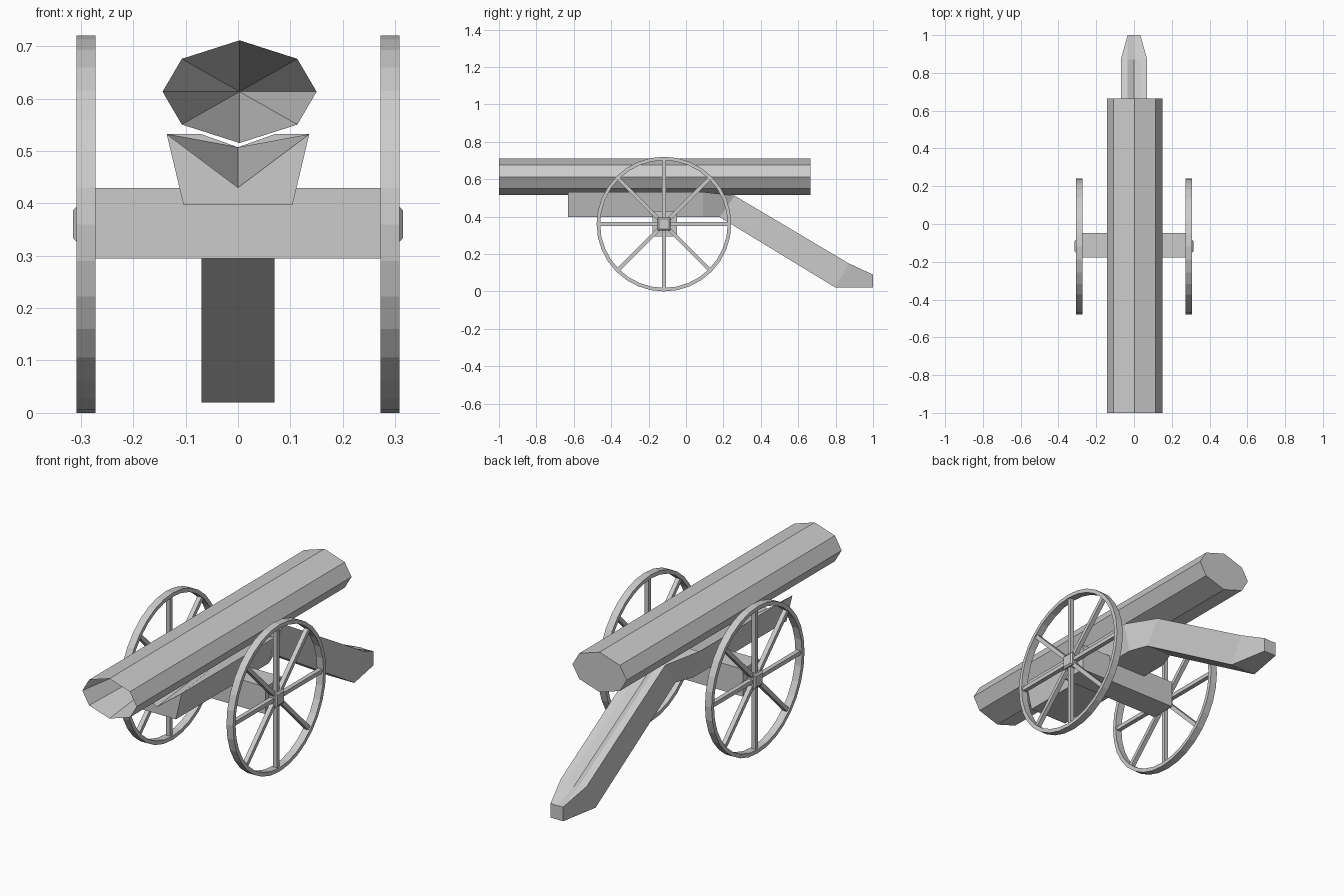
import bpy, bmesh, math
from mathutils import Vector, Matrix

cube = bpy.data.objects.get("Cube")
if cube:
    bpy.data.objects.remove(cube, do_unlink=True)

grey = bpy.data.materials.new("plain grey")
grey.use_nodes = True
grey.diffuse_color = (0.6, 0.6, 0.6, 1)
grey.node_tree.nodes["Principled BSDF"].inputs["Base Color"].default_value = (0.6, 0.6, 0.6, 1)


def finish(name, bm):
    bmesh.ops.recalc_face_normals(bm, faces=bm.faces)
    mesh = bpy.data.meshes.new(name)
    bm.to_mesh(mesh)
    bm.free()
    mesh.materials.append(grey)
    obj = bpy.data.objects.new(name, mesh)
    bpy.context.collection.objects.link(obj)
    return obj


def loft(bm, sections, closed=False):
    """Skin matching rings of points; return the vertex rings."""
    rings = [[bm.verts.new(p) for p in s] for s in sections]
    pairs = list(zip(rings, rings[1:]))
    if closed:
        pairs.append((rings[-1], rings[0]))
    for a, b in pairs:
        n = len(a)
        for i in range(n):
            j = (i + 1) % n
            bm.faces.new((a[i], a[j], b[j], b[i]))
    return rings


def add_box(bm, size, matrix):
    bmesh.ops.create_cube(bm, size=1, matrix=matrix @ Matrix.Diagonal((*size, 1)))


# Barrel: flattened octagon with a conical bore and a flat breech
bm = bmesh.new()
outline = [(0.003 + 0.147 * x, 0.613 + 0.098 * z) for x, z in
           ((1, 0), (.75, .64), (0, 1), (-.75, .64), (-1, 0), (-.75, -.64), (0, -1), (.75, -.64))]
mouth, breech = loft(bm, [[(x, y, z) for x, z in outline] for y in (-1, 0.665)])
bm.faces.new(breech)
apex = bm.verts.new((0.003, -0.1, 0.613))
for i in range(8):
    bm.faces.new((mouth[i], mouth[(i + 1) % 8], apex))
finish("barrel", bm)


# Carriage bed: flared trough whose groove gets shallower toward the rear
def bed_section(y, groove):
    return [(-.104, y, .397), (.104, y, .397), (.136, y, .532), (0, y, groove), (-.136, y, .532)]


bm = bmesh.new()
front, rear = loft(bm, [bed_section(-0.63, .43), bed_section(0.09, .507)])
bm.faces.new(front)
bm.faces.new(rear)
finish("carriage_bed", bm)


# Trail: narrows behind the bed, slopes to the ground and ends in a small foot
def trail_section(low, high, half_low, half_high, lip, groove):
    (yb, zb), (yt, zt) = low, high
    return [(-half_low, yb, zb), (half_low, yb, zb), (half_high, yt, zt), (lip, yt, zt),
            (0, yt, zt - groove), (-lip, yt, zt), (-half_high, yt, zt)]


bm = bmesh.new()
rings = loft(bm, [
    trail_section((.09, .397), (.09, .532), .104, .136, .07, .025),
    trail_section((.18, .397), (.26, .512), .07, .07, .034, .025),
    trail_section((.80, .02), (.87, .15), .07, .07, .034, .02),
    trail_section((1, .02), (1, .09), .034, .034, .033, .002)])
bm.faces.new(rings[0])
bm.faces.new(rings[-1])
finish("trail", bm)

# Axle beam
bm = bmesh.new()
add_box(bm, (.55, .13, .134), Matrix.Translation((0, -.113, .362)))
finish("axle_beam", bm)


# Wheels: thin rim, eight spokes and a tapered square hub
def circle(radius, x, count):
    steps = [2 * math.pi * i / count for i in range(count)]
    return [(x, radius * math.cos(a), radius * math.sin(a)) for a in steps]


for label, side in (("left", 1), ("right", -1)):
    place = Matrix.Translation((side * .29, -.118, .36))

    bm = bmesh.new()
    loft(bm, [circle(r, x, 32) for r, x in
              ((.36, -.018), (.36, .018), (.341, .018), (.341, -.018))], closed=True)
    bm.transform(place)
    finish(label + "_wheel_rim", bm)

    bm = bmesh.new()
    for k in range(8):
        spin = Matrix.Rotation(k * math.pi / 4, 4, 'X')
        add_box(bm, (.022, .02, .335), spin @ Matrix.Translation((0, 0, .1775)))
    bm.transform(place)
    finish(label + "_wheel_spokes", bm)

    bm = bmesh.new()
    inner, shoulder, outer = loft(bm, [
        [(side * x, s * u, s * v) for u, v in ((-1, -1), (1, -1), (1, 1), (-1, 1))]
        for x, s in ((-.02, .034), (.018, .034), (.025, .026))])
    bm.faces.new(inner)
    bm.faces.new(outer)
    bm.transform(place)
    finish(label + "_wheel_hub", bm)
